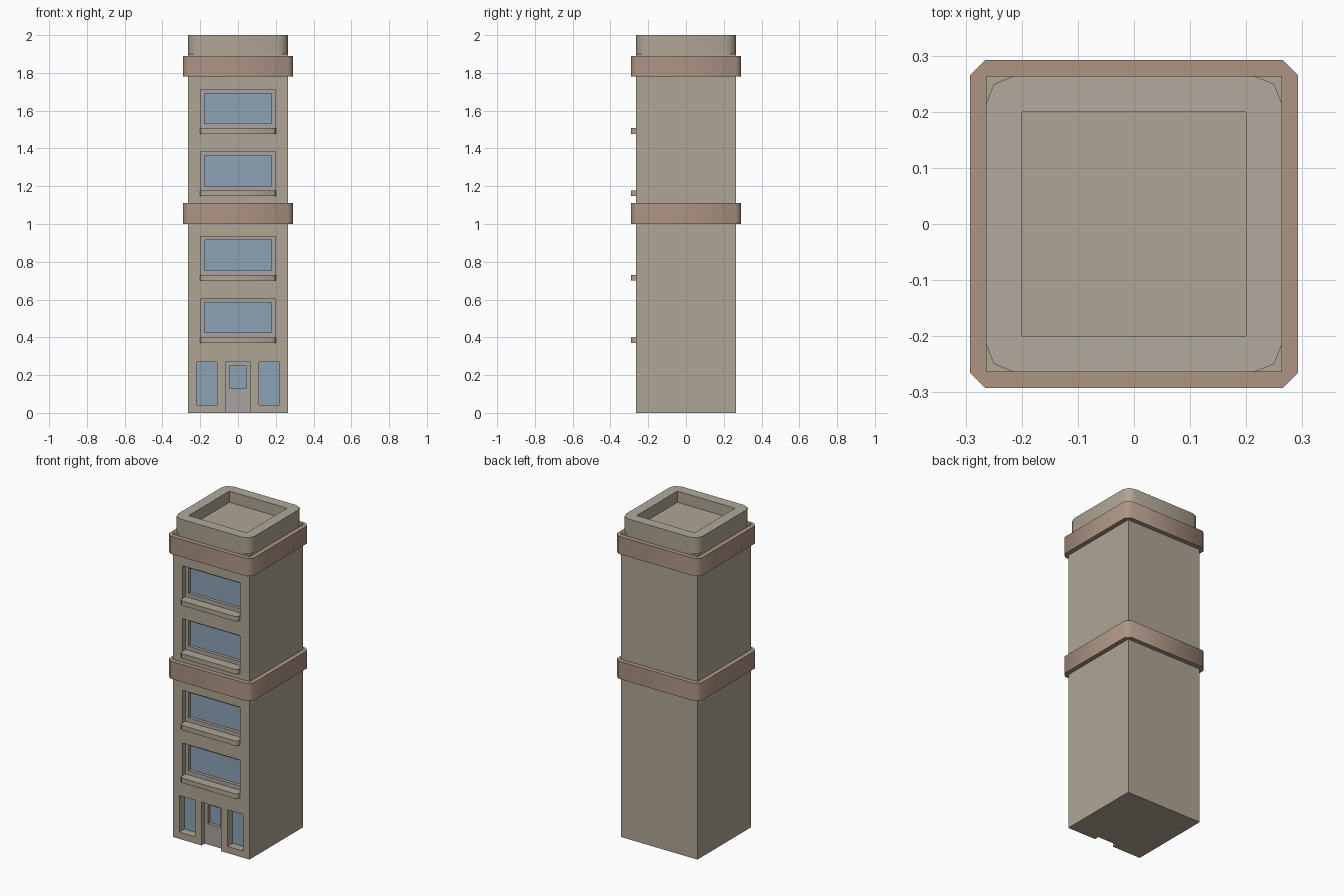
import bpy, bmesh, math
from mathutils import Vector

if "Cube" in bpy.data.objects:
    bpy.data.objects.remove(bpy.data.objects["Cube"])

W = 0.264          # half width of the tower
B = 0.292          # half width of the bands


def material(name, col):
    m = bpy.data.materials.new(name)
    m.diffuse_color = (*col, 1)
    m.use_nodes = True
    m.node_tree.nodes["Principled BSDF"].inputs["Base Color"].default_value = m.diffuse_color
    return m


STONE = material("stone", (0.43, 0.375, 0.295))
RIM = material("rim_stone", (0.44, 0.40, 0.34))
BAND = material("band_clay", (0.42, 0.30, 0.235))
FRAME = material("frame_grey", (0.40, 0.37, 0.37))
GLASS = material("glass_blue", (0.27, 0.36, 0.47))


def boxes(name, bounds, mat=None, bevel=0, segments=1, front_only=False):
    """Boxes given as (x0, x1, y0, y1, z0, z1), upright edges optionally bevelled."""
    bm = bmesh.new()
    for x0, x1, y0, y1, z0, z1 in bounds:
        verts = bmesh.ops.create_cube(bm, size=1)["verts"]
        for v in verts:
            v.co = Vector(((x0 + x1) / 2 + v.co.x * (x1 - x0),
                           (y0 + y1) / 2 + v.co.y * (y1 - y0),
                           (z0 + z1) / 2 + v.co.z * (z1 - z0)))
    if bevel:
        ymid = (bounds[0][2] + bounds[0][3]) / 2
        edges = [e for e in bm.edges
                 if abs(e.verts[0].co.z - e.verts[1].co.z) > 1e-4
                 and (not front_only or e.verts[0].co.y < ymid)]
        bmesh.ops.bevel(bm, geom=edges, offset=bevel, segments=segments,
                        profile=0.5, affect='EDGES')
    me = bpy.data.meshes.new(name)
    bm.to_mesh(me)
    bm.free()
    ob = bpy.data.objects.new(name, me)
    bpy.context.collection.objects.link(ob)
    if mat:
        me.materials.append(mat)
    return ob


def activate(ob):
    bpy.ops.object.select_all(action='DESELECT')
    ob.select_set(True)
    bpy.context.view_layer.objects.active = ob


def cut(ob, bounds):
    cutter = boxes("cutter", bounds)
    cutter.hide_render = True
    mod = ob.modifiers.new("cut", 'BOOLEAN')
    mod.operation = 'DIFFERENCE'
    mod.solver = 'EXACT'
    mod.object = cutter
    activate(ob)
    bpy.ops.object.modifier_apply(modifier=mod.name)
    bpy.data.objects.remove(cutter)


def smooth(ob):
    activate(ob)
    bpy.ops.object.shade_smooth_by_angle(angle=math.radians(50))


# Tower walls with stepped window and door recesses
sills = (0.37, 0.70, 1.147, 1.477)
FRAME_Y, GLASS_Y = -W + 0.03, -W + 0.05
tower = boxes("tower_walls", [(-W, W, -W, W, 0, 1.9)], STONE)
cut(tower, [(-0.198, 0.198, -0.4, FRAME_Y, z + 0.03, z + 0.234) for z in sills]
    + [(-0.067, 0.067, -0.4, FRAME_Y, -0.1, 0.27)])
cut(tower, [(-0.178, 0.178, -0.4, GLASS_Y, z + 0.055, z + 0.214) for z in sills]
    + [(-0.042, 0.042, -0.4, GLASS_Y, 0.13, 0.248)]
    + [(s * 0.166 - 0.054, s * 0.166 + 0.054, -0.4, GLASS_Y, 0.042, 0.27)
       for s in (-1, 1)])

# Colour the frames, door and glass by how deep they sit
tower.data.materials.clear()
for m in (STONE, FRAME, GLASS):
    tower.data.materials.append(m)
for p in tower.data.polygons:
    p.material_index = 0
    if p.normal.y < -0.9:
        if abs(p.center.y - FRAME_Y) < 0.002:
            p.material_index = 1
        elif abs(p.center.y - GLASS_Y) < 0.002:
            p.material_index = 2

# Window sills
for i, z in enumerate(sills):
    smooth(boxes(f"window_sill_{i + 1}", [(-0.2, 0.2, -B, -W, z, z + 0.03)],
                 STONE, 0.015, front_only=True))

# Clay bands around the tower
for name, z in (("middle_band", 1.0), ("upper_band", 1.78)):
    smooth(boxes(name, [(-B, B, -B, B, z, z + 0.11)], BAND, 0.027))

# Roof parapet with sunken roof
parapet = boxes("roof_parapet", [(-W, W, -W, W, 1.885, 2.0)], STONE, 0.05, 2)
cut(parapet, [(-0.2, 0.2, -0.2, 0.2, 1.93, 2.2)])
parapet.data.materials.clear()
parapet.data.materials.append(STONE)
parapet.data.materials.append(RIM)
for p in parapet.data.polygons:
    p.material_index = 1 if p.normal.z > 0.9 and p.center.z > 1.99 else 0
smooth(parapet)
